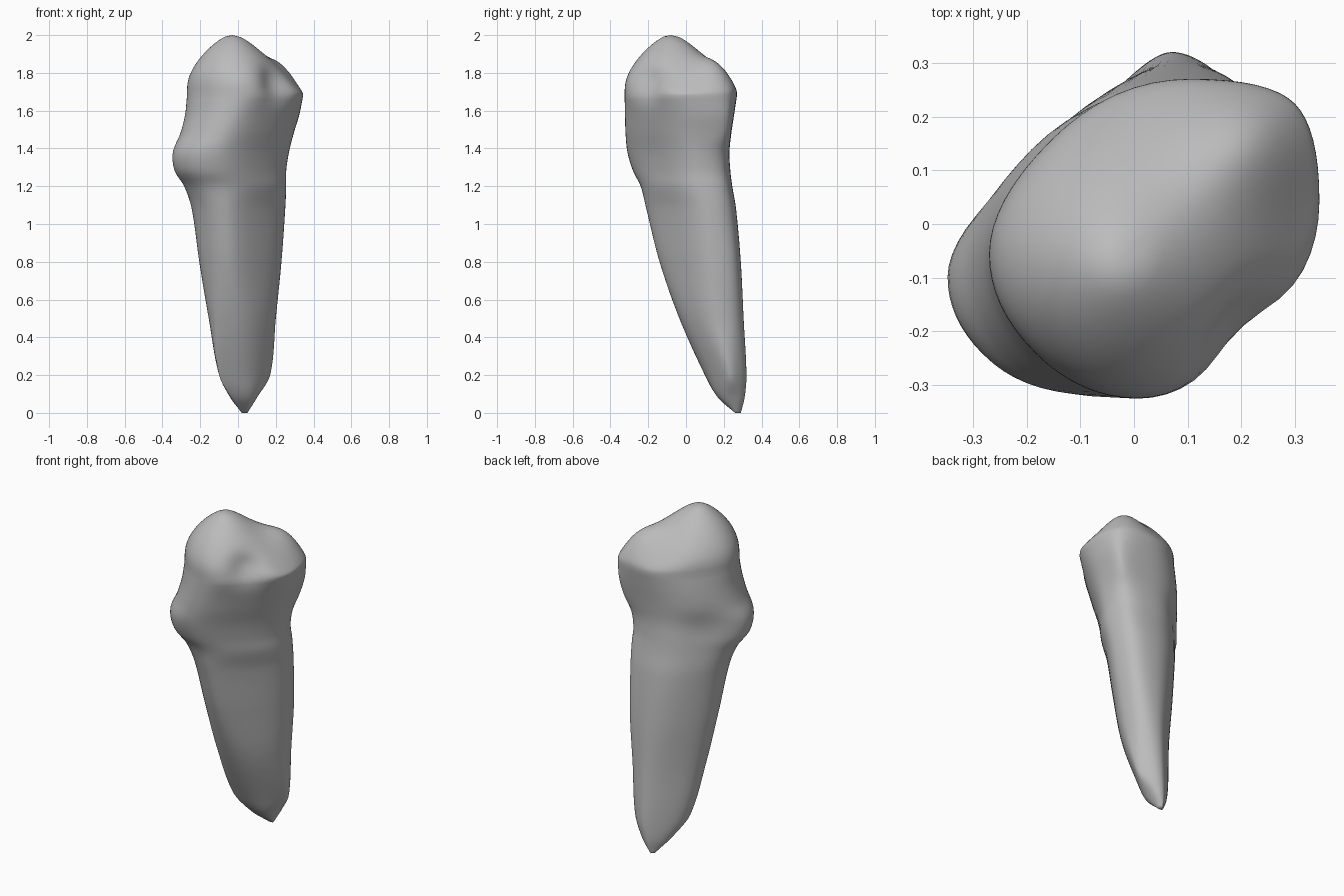
import bpy, bmesh, math
from mathutils import Vector

cube = bpy.data.objects.get("Cube")
if cube:
    bpy.data.objects.remove(cube)

SEGMENTS = 64
BODY_RINGS = 90
CAP_RINGS = 26

# Reach of the tooth in eight compass directions (hundredths) at each height
HEIGHTS = [0, .08, .2, .5, .8, 1.08, 1.2, 1.28, 1.38, 1.48, 1.58, 1.68]
REACH = {
    "east": [5, 10, 17, 20, 23, 25, 25.5, 25.5, 27, 29.5, 32.5, 34.5],
    "north_east": [23, 27, 30, 31, 32, 31, 30, 29, 30, 34, 36.5, 37],
    "north": [29, 31, 32, 30.5, 29, 26.5, 24.5, 23.5, 23, 24, 25.5, 27],
    "north_west": [18, 19.5, 20, 20, 21.5, 22.5, 22.5, 23, 23, 23.5, 23, 22],
    "west": [-2, 4, 10, 15.5, 20.5, 24.5, 28.5, 33.5, 34.5, 30.5, 28, 27],
    "south_west": [-20, -10, 0, 10, 17.5, 24, 29, 35, 37, 34, 31.5, 30],
    "south": [-26, -17, -10, 3.5, 14, 21, 24, 28, 31, 32, 32.3, 32.5],
    "south_east": [-15, -8, -3, 6, 11, 15, 18, 19, 21, 24, 27, 31],
}
PEAK = Vector((-.03, -.08))
LOBE = Vector((.24, .19))


def smooth_sample(values, z):
    """Cubic interpolation of a profile over the uneven heights."""
    last = len(HEIGHTS) - 1
    i = max(k for k in range(last) if HEIGHTS[k] <= z)

    def slope(k):
        a, b = max(k - 1, 0), min(k + 1, last)
        return (values[b] - values[a]) / (HEIGHTS[b] - HEIGHTS[a])

    span = HEIGHTS[i + 1] - HEIGHTS[i]
    t = (z - HEIGHTS[i]) / span
    ease = t * t * (3 - 2 * t)
    return (values[i] * (1 - ease) + values[i + 1] * ease
            + span * (slope(i) * t * (1 - t) ** 2 - slope(i + 1) * t * t * (1 - t)))


def section(z):
    """Rounded outline touching the eight reach lines at this height."""
    reach = [smooth_sample(v, z) / 100 for v in REACH.values()]
    for i in (1, 3, 5, 7):
        limit = (reach[i - 1] + reach[(i + 1) % 8]) / math.sqrt(2)
        reach[i] = min(reach[i], limit)
    corners = []
    for i in range(8):
        angle = i * math.pi / 4
        normal = Vector((math.cos(angle), math.sin(angle)))
        tangent = Vector((-normal.y, normal.x))
        along = (reach[(i + 1) % 8] - reach[i] * math.cos(math.pi / 4)) / math.sin(math.pi / 4)
        corners.append(normal * reach[i] + tangent * along)
    points = []
    per_corner = SEGMENTS // 8
    for i in range(8):
        start = (corners[i - 1] + corners[i]) / 2
        end = (corners[i] + corners[(i + 1) % 8]) / 2
        for k in range(per_corner):
            t = k / per_corner
            points.append(start * (1 - t) ** 2 + corners[i] * 2 * t * (1 - t) + end * t * t)
    return points


def biting_surface(p):
    """Main pointed cusp with a lower, broad second lobe beside it."""
    d = (p - PEAK).length
    cone = 2.0 - (math.hypot(d, .08) - .08)
    return cone + .14 * math.exp(-((p - LOBE).length / .16) ** 2)


def press_groove(co, centre, radius, depth):
    """Press a soft hollow into the side, toward the tooth's axis."""
    offset = co - Vector(centre)
    inward = Vector((-centre[0], -centre[1], 0)).normalized()
    return co + inward * depth * math.exp(-(offset.length / radius) ** 2)


# Root and crown walls
rings = []
for r in range(BODY_RINGS + 1):
    z = min(HEIGHTS[-1] * (r / BODY_RINGS) ** 1.15, HEIGHTS[-1])
    rings.append([Vector((p.x, p.y, z)) for p in section(z)])

# Crown top, closing in on the main cusp
rim = section(HEIGHTS[-1])
for r in range(1, CAP_RINGS):
    s = math.cos(r / CAP_RINGS * math.pi / 2) ** .7
    dome = (1 - s ** 5) ** .3
    ring = []
    for p in rim:
        q = PEAK + (p - PEAK) * s
        ring.append(Vector((q.x, q.y, HEIGHTS[-1] + dome * (biting_surface(q) - HEIGHTS[-1]))))
    rings.append(ring)

bm = bmesh.new()
loops = []
for ring in rings:
    loop = []
    for co in ring:
        co = press_groove(co, (.22, -.22, 1.75), .10, .055)
        co = press_groove(co, (-.20, .12, 1.33), .12, .015)
        loop.append(bm.verts.new(co))
    loops.append(loop)
for low, high in zip(loops, loops[1:]):
    for i in range(SEGMENTS):
        j = (i + 1) % SEGMENTS
        bm.faces.new((low[i], low[j], high[j], high[i]))
top = bm.verts.new((PEAK.x, PEAK.y, 2.0))
for i in range(SEGMENTS):
    bm.faces.new((loops[-1][i], loops[-1][(i + 1) % SEGMENTS], top))
bm.faces.new(reversed(loops[0]))
bmesh.ops.recalc_face_normals(bm, faces=bm.faces)

mesh = bpy.data.meshes.new("tooth")
bm.to_mesh(mesh)
bm.free()
tooth = bpy.data.objects.new("tooth", mesh)
bpy.context.collection.objects.link(tooth)

# Plain grey surface
grey = bpy.data.materials.new("stone grey")
grey.use_nodes = True
colour = (.5, .5, .5, 1)
grey.diffuse_color = colour
grey.node_tree.nodes["Principled BSDF"].inputs["Base Color"].default_value = colour
mesh.materials.append(grey)

bpy.ops.object.select_all(action="DESELECT")
tooth.select_set(True)
bpy.context.view_layer.objects.active = tooth
bpy.ops.object.shade_smooth_by_angle(angle=math.radians(80))
